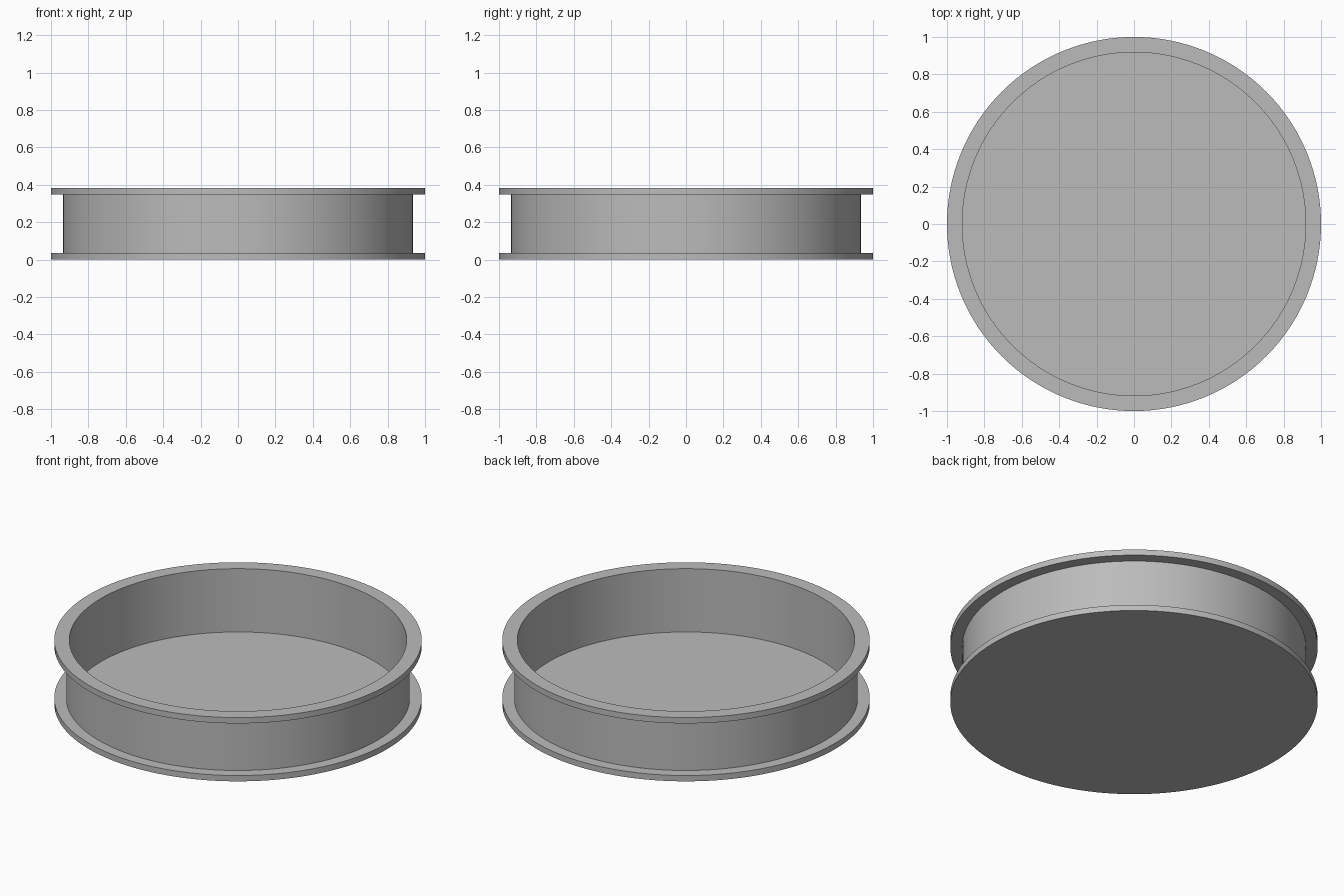
import bpy, bmesh, math

cube = bpy.data.objects.get("Cube")
if cube:
    bpy.data.objects.remove(cube, do_unlink=True)

# Plain grey finish
GREY = (0.5, 0.5, 0.5, 1)
grey = bpy.data.materials.new("plain grey")
grey.use_nodes = True
grey.diffuse_color = GREY
grey.node_tree.nodes["Principled BSDF"].inputs["Base Color"].default_value = GREY

OUTER, WALL, INNER = 1.0, 0.935, 0.918
HEIGHT, LIP, FLOOR = 0.383, 0.035, 0.003

# Cross-section: underside, bottom flange, wall, top flange, inside, thin floor
profile = [(0, 0), (OUTER, 0), (OUTER, LIP), (WALL, LIP),
           (WALL, HEIGHT - LIP), (OUTER, HEIGHT - LIP), (OUTER, HEIGHT),
           (INNER, HEIGHT), (INNER, FLOOR), (0, FLOOR)]

# Turn the section around the vertical axis
bm = bmesh.new()
verts = [bm.verts.new((r, 0, z)) for r, z in profile]
edges = [bm.edges.new(pair) for pair in zip(verts, verts[1:])]
bmesh.ops.spin(bm, geom=verts + edges, cent=(0, 0, 0), axis=(0, 0, 1),
               angle=math.tau, steps=128, use_duplicate=False)
bmesh.ops.remove_doubles(bm, verts=bm.verts, dist=0.0005)
bmesh.ops.recalc_face_normals(bm, faces=bm.faces)
mesh = bpy.data.meshes.new("flanged_tray")
bm.to_mesh(mesh)
bm.free()
mesh.materials.append(grey)

tray = bpy.data.objects.new("flanged_tray", mesh)
bpy.context.collection.objects.link(tray)

# Round walls smooth, rims crisp
bpy.ops.object.select_all(action="DESELECT")
tray.select_set(True)
bpy.context.view_layer.objects.active = tray
bpy.ops.object.shade_smooth_by_angle(angle=math.radians(30))
